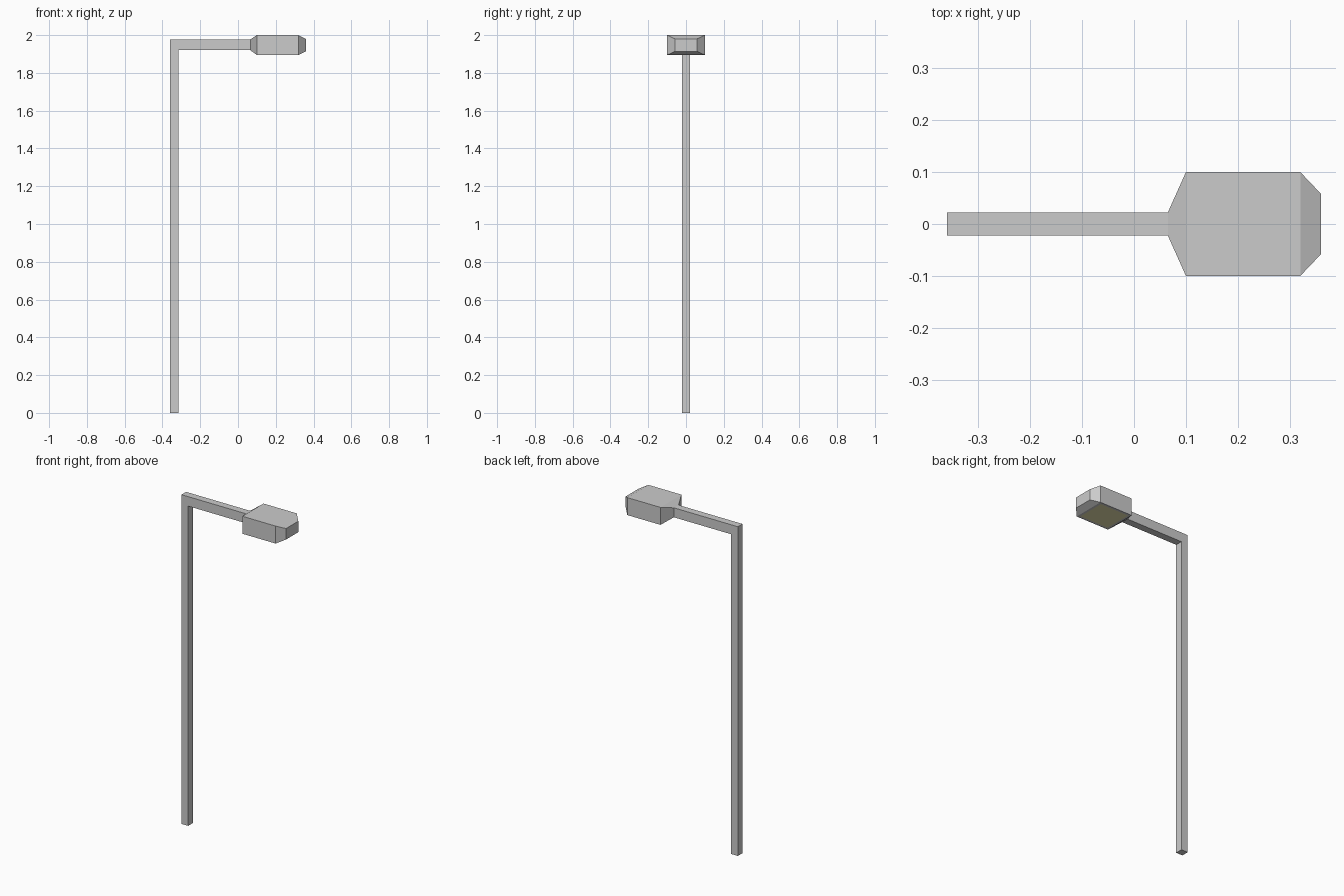
import bpy, bmesh

if "Cube" in bpy.data.objects:
    bpy.data.objects.remove(bpy.data.objects["Cube"])


def finish(bm, name):
    bmesh.ops.recalc_face_normals(bm, faces=bm.faces)
    mesh = bpy.data.meshes.new(name)
    bm.to_mesh(mesh)
    bm.free()
    obj = bpy.data.objects.new(name, mesh)
    bpy.context.collection.objects.link(obj)
    return obj


def material(name, color):
    mat = bpy.data.materials.new(name)
    mat.diffuse_color = color
    mat.use_nodes = True
    mat.node_tree.nodes["Principled BSDF"].inputs["Base Color"].default_value = mat.diffuse_color
    return mat


HALF = 0.022           # half width of the square tube
ARM_Z = (1.92, 1.977)  # underside and top of the arm

# Post and arm: one L-shaped profile extruded across y
profile = [(-0.36, 0), (-0.316, 0), (-0.316, ARM_Z[0]), (0.065, ARM_Z[0]),
           (0.065, ARM_Z[1]), (-0.36, ARM_Z[1])]
bm = bmesh.new()
face = bm.faces.new([bm.verts.new((x, -HALF, z)) for x, z in profile])
ext = bmesh.ops.extrude_face_region(bm, geom=[face])
bmesh.ops.translate(bm, vec=(0, 2 * HALF, 0),
                    verts=[v for v in ext["geom"] if isinstance(v, bmesh.types.BMVert)])
finish(bm, "post_and_arm")

# Lamp head: rectangular sections (x, half width, bottom, top) lofted along x
sections = [(0.065, HALF, *ARM_Z), (0.10, 0.10, 1.895, 2.0),
            (0.32, 0.10, 1.895, 2.0), (0.36, 0.058, 1.914, 1.98)]
bm = bmesh.new()
rings = [[bm.verts.new((x, y, z)) for y, z in ((-w, lo), (w, lo), (w, hi), (-w, hi))]
         for x, w, lo, hi in sections]
for a, b in zip(rings, rings[1:]):
    for i in range(4):
        j = (i + 1) % 4
        bm.faces.new((a[i], a[j], b[j], b[i]))
bm.faces.new(rings[0])
bm.faces.new(rings[-1])
bmesh.ops.recalc_face_normals(bm, faces=bm.faces)

# Light panel: inset of the flat underside
panel = next(f for f in bm.faces if f.normal.z < -0.99)
bmesh.ops.inset_region(bm, faces=[panel], thickness=0.02)
panel.material_index = 1
head = finish(bm, "lamp_head")
head.data.materials.append(material("grey", (0.8, 0.8, 0.8, 1)))
head.data.materials.append(material("warm_light", (0.8, 0.75, 0.42, 1)))
